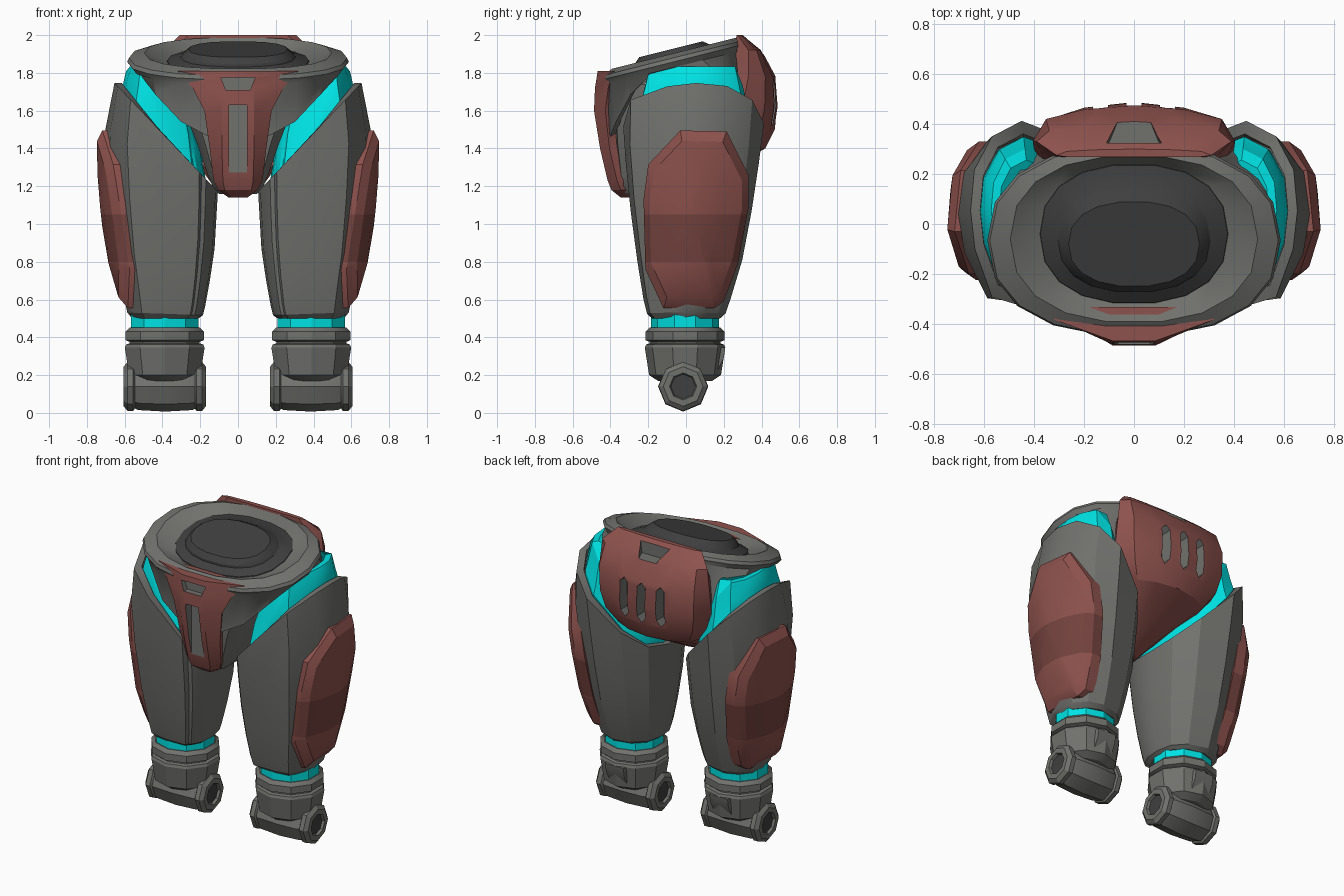
import bpy, bmesh
from math import sin, cos, pi, radians, copysign
from mathutils import Vector

if "Cube" in bpy.data.objects:
    bpy.data.objects.remove(bpy.data.objects["Cube"])


def material(name, red, green, blue):
    mat = bpy.data.materials.new(name)
    mat.use_nodes = True
    colour = (red, green, blue, 1)
    mat.diffuse_color = colour
    mat.node_tree.nodes["Principled BSDF"].inputs["Base Color"].default_value = colour
    return mat


GREY = material("armour grey", .165, .165, .155)
RED = material("plate red", .27, .085, .075)
DARK_RED = material("band dark red", .18, .058, .05)
CYAN = material("joint cyan", 0, .76, .77)
DARK = material("socket dark grey", .05, .05, .052)


def finish(name, bm, mats, smooth=True):
    bmesh.ops.recalc_face_normals(bm, faces=bm.faces)
    mesh = bpy.data.meshes.new(name)
    bm.to_mesh(mesh)
    bm.free()
    obj = bpy.data.objects.new(name, mesh)
    bpy.context.collection.objects.link(obj)
    for mat in mats:
        mesh.materials.append(mat)
    bpy.ops.object.select_all(action='DESELECT')
    bpy.context.view_layer.objects.active = obj
    obj.select_set(True)
    if smooth:
        bpy.ops.object.shade_smooth_by_angle(angle=radians(28))
    return obj


def loft_mesh(rings):
    """Skin a list of equally long rings and cap both ends."""
    bm = bmesh.new()
    rows = [[bm.verts.new(p) for p in ring] for ring in rings]
    for low, high in zip(rows, rows[1:]):
        for i in range(len(low)):
            j = (i + 1) % len(low)
            bm.faces.new((low[i], low[j], high[j], high[i]))
    bm.faces.new(rows[0])
    bm.faces.new(rows[-1])
    return bm


def loft(name, rings, mat, smooth=True):
    return finish(name, loft_mesh(rings), [mat], smooth)


def carve(obj, cutters):
    """Cut pockets whose walls take the cutter's material."""
    for cutter in cutters:
        cutter.hide_render = True
        mod = obj.modifiers.new("pocket", 'BOOLEAN')
        mod.operation = 'DIFFERENCE'
        mod.solver = 'EXACT'
        mod.material_mode = 'TRANSFER'
        mod.object = cutter
        bpy.context.view_layer.objects.active = obj
        bpy.ops.object.modifier_apply(modifier=mod.name)
        bpy.data.objects.remove(cutter)


def prism_y(name, outline, y_a, y_b, mat):
    return loft(name, [[(x, y, z) for x, z in outline] for y in (y_a, y_b)], mat, False)


# ---- pelvis collar, tilted up towards the back, with arched skirt over the legs ----
def oval(rx, ry, cy, height, back_square=.86, sides=18):
    ring = []
    for i in range(sides):
        a = 2 * pi * i / sides
        square = back_square if sin(a) > 0 else .86
        x = rx * copysign(abs(cos(a)) ** square, cos(a))
        y = cy + ry * copysign(abs(sin(a)) ** square, sin(a))
        ring.append((x, y, height(y, abs(sin(a)))))
    return ring


def collar_ring(rx, ry, cy, dz):
    return oval(rx, ry, cy, lambda y, s: 1.92 + .25 * y + dz)


def skirt_ring(rx, ry, cy, top):
    return oval(rx, ry, cy, lambda y, s: top - .4 * s ** 2.3, .62)


loft("waist_collar", [collar_ring(.42, .29, -.04, -.09), skirt_ring(.5, .35, -.03, 1.85),
                      skirt_ring(.55, .385, -.03, 1.83)] + [collar_ring(*r) for r in (
    (.565, .375, -.06, -.075), (.587, .385, -.065, -.045), (.577, .378, -.067, -.024),
    (.495, .335, -.06, 0), (.375, .28, -.04, -.05))], GREY)
loft("waist_socket", [collar_ring(*r) for r in (
    (.385, .285, -.04, -.07), (.375, .278, -.04, -.045), (.305, .215, -.06, -.02),
    (.295, .205, -.07, -.005), (.262, .17, -.08, .025))], DARK)

# ---- pelvis body, a wedge between the legs ----
HALF = [(0, -1), (.8, -.92), (1, -.6), (1, .5), (.85, .85), (0, 1)]
BODY = HALF + [(-u, v) for u, v in HALF[-2:0:-1]]


def body_ring(z, w, front, back):
    mid, half = (front + back) / 2, (back - front) / 2
    return [(u * w, mid + v * half, z) for u, v in BODY]


loft("pelvis_body", [body_ring(*r) for r in (
    (1.16, .1, -.33, -.08), (1.2, .135, -.345, -.02), (1.26, .16, -.36, .06),
    (1.42, .215, -.39, .33), (1.6, .285, -.4, .36), (1.74, .3, -.385, .33))], GREY)


# ---- front crotch plate with slot and notch ----
def front_ring(z, flat, wide, y, drop):
    side = [(flat, y), (wide, y + drop), (wide * .9, y + drop + .05)]
    pts = [(-a, b) for a, b in side[::-1]] + side
    return [(a, b, z) for a, b in pts]


crotch = loft("crotch_plate", [front_ring(*r) for r in (
    (1.14, .03, .05, -.345, .03), (1.18, .07, .105, -.395, .05),
    (1.23, .08, .13, -.415, .05), (1.4, .085, .15, -.455, .05),
    (1.6, .085, .178, -.487, .06), (1.72, .085, .24, -.482, .07),
    (1.81, .085, .32, -.468, .085))], RED)
carve(crotch, [
    prism_y("slot_cutter", [(-.048, 1.25), (.048, 1.25), (.048, 1.63), (-.048, 1.63)],
            -.6, -.425, GREY),
    prism_y("notch_cutter", [(-.065, 1.71), (.065, 1.71), (.09, 1.775), (-.09, 1.775)],
            -.6, -.445, GREY)])


# ---- back plate with vents ----
def back_ring(z, w, side, peak, inner):
    d = peak - side
    half = [(.5 * w, side + .88 * d), (.87 * w, side + .62 * d), (w, side), (.85 * w, inner)]
    pts = [(0, peak)] + half + [(-a, b) for a, b in half[::-1]]
    return [(a, b, z) for a, b in pts]


rear = loft("back_plate", [back_ring(*r) for r in (
    (1.16, .1, -.16, -.03, -.25), (1.27, .18, .02, .17, -.08), (1.4, .3, .22, .42, .1),
    (1.5, .37, .27, .47, .16), (1.62, .4, .3, .488, .18), (1.78, .405, .33, .475, .22),
    (1.92, .39, .33, .4, .27), (2, .31, .275, .3, .268))], RED)
vents = [prism_y("vent_cutter", [(x - .03, 1.55), (x, 1.51), (x + .03, 1.55),
                                 (x + .03, 1.75), (x, 1.78), (x - .03, 1.75)],
                 .39, .6, GREY) for x in (-.135, 0, .135)]
hatch = loft("hatch_cutter", [[(-w, .325, z), (w, .325, z), (w * .65, .41, z), (-w * .65, .41, z)]
                              for w, z in ((.1, 1.9), (.125, 2.1))], GREY, False)
carve(rear, vents + [hatch])

# ---- legs ----
THIGH = [(1, 0), (.93, .45), (.62, .82), (.15, 1), (-.5, .86), (-.88, .5), (-1, 0),
         (-.96, -.5), (-.78, -.84), (-.7, -.86), (-.66, -.96), (.1, -1), (.62, -.92), (.92, -.42)]
EXTENTS = [(.5, .19, .58, -.2, .2), (.6, .165, .6, -.225, .235),
           (.85, .125, .65, -.265, .31), (1.2, .105, .69, -.31, .37),
           (1.55, .105, .705, -.335, .415), (1.8, .105, .64, -.305, .42)]


def extents(z):
    """Centre and half sizes of the thigh at height z."""
    z = min(max(z, EXTENTS[0][0]), EXTENTS[-1][0])
    for a, b in zip(EXTENTS, EXTENTS[1:]):
        if z <= b[0]:
            t = (z - a[0]) / (b[0] - a[0])
            x0, x1, y0, y1 = [p + (q - p) * t for p, q in zip(a[1:], b[1:])]
            return (x0 + x1) / 2, (x1 - x0) / 2, (y0 + y1) / 2, (y1 - y0) / 2


def rim_height(u):
    """The thigh opening is a plane that climbs outwards."""
    z = 1.4
    for _ in range(12):
        cx, hx, _cy, _hy = extents(z)
        z = 1.06 + 1.05 * (cx + hx * u)
    return z


def thigh_ring(fraction, scale=1, lift=0):
    ring = []
    for u, v in THIGH:
        z = .5 + (rim_height(u) - .5) * fraction
        cx, hx, cy, hy = extents(z)
        ring.append((cx + hx * u * scale, cy + hy * v * scale, min(z + lift, 1.835)))
    return ring


PLATE = [(-.2, 1.315), (-.03, 1.495), (.215, 1.49), (.33, 1.26), (.33, 1.08), (.275, .79),
         (.2, .59), (.15, .555), (-.12, .555), (-.215, .76), (-.225, 1.13)]


def plate_ring(scale, offset):
    ring = []
    for py, pz in PLATE:
        y, z = .04 + (py - .04) * scale, 1.03 + (pz - 1.03) * scale
        cx, hx, cy, hy = extents(z)
        ring.append((cx + hx * (1 - .42 * ((y - cy) / hy) ** 2) + offset, y, z))
    return ring


def round_ring(r, z, sides=10, cx=.388, cy=-.005):
    return [(cx + r * cos(2 * pi * (i + .5) / sides), cy + r * .96 * sin(2 * pi * (i + .5) / sides), z)
            for i in range(sides)]


def axle_ring(x, r, sides=8):
    return [(x, -.015 + r * cos(2 * pi * i / sides), .14 + r * sin(2 * pi * i / sides))
            for i in range(sides)]


def mirrored(rings, s):
    return [[(x * s, y, z) for x, y, z in ring] for ring in rings]


for side, s in (("left", 1), ("right", -1)):
    def part(name, rings, mat):
        return loft(side + "_" + name, mirrored(rings, s), mat)

    part("thigh_shell", [thigh_ring(0, .9)] + [thigh_ring(f) for f in (.025, .1, .3, .55, .8, 1)]
         + [thigh_ring(1, .86), thigh_ring(.97, .84)], GREY)
    part("hip_joint", [thigh_ring(.9, .8), thigh_ring(1, .83), thigh_ring(1, .78, .06),
                       thigh_ring(1, .7, .2), thigh_ring(1, .58, .32)], CYAN)

    # outer thigh plate with a darker band
    bm = loft_mesh(mirrored([plate_ring(1, -.05), plate_ring(1, .02), plate_ring(.88, .05),
                             plate_ring(.5, .052), plate_ring(.1, .053)], s))
    for height in (.8, 1.05):
        bmesh.ops.bisect_plane(bm, geom=bm.verts[:] + bm.edges[:] + bm.faces[:],
                               plane_co=Vector((0, 0, height)), plane_no=Vector((0, 0, 1)))
    for face in bm.faces:
        face.material_index = int(.8 < face.calc_center_median().z < 1.05)
    finish(side + "_thigh_plate", bm, [RED, DARK_RED])

    # knee: cyan joint, stepped cuff and axle
    part("knee_joint", [round_ring(.188, z) for z in (.42, .52)], CYAN)
    part("knee_cuff", [round_ring(r, z) for r, z in (
        (.15, .17), (.198, .2), (.222, .345), (.215, .362), (.195, .368), (.195, .376),
        (.218, .385), (.218, .43), (.195, .452))], GREY)
    part("knee_barrel", [axle_ring(x, r) for x, r in (
        (.215, .11), (.24, .125), (.385, .133), (.53, .125), (.56, .11))], GREY)
    for name, inner, outer in (("inner", .23, .17), ("outer", .545, .605)):
        step = (outer - inner) / 6
        part(name + "_knee_cap", [axle_ring(x, r) for x, r in (
            (inner, .115), (inner + step, .13), (outer - step * 2, .13), (outer, .105),
            (outer, .072), (outer - step * 2, .064))], GREY)
        part(name + "_knee_recess", [axle_ring(outer - step * k, .066) for k in (2.2, 1.6)], DARK)
    # rear latch of the cuff
    part("cuff_latch", [[(x, y, z) for x, y in ((.3, .1), (.475, .1), (.455, back), (.32, back))]
                        for z, back in ((.23, .17), (.29, .2), (.345, .208))], GREY)
